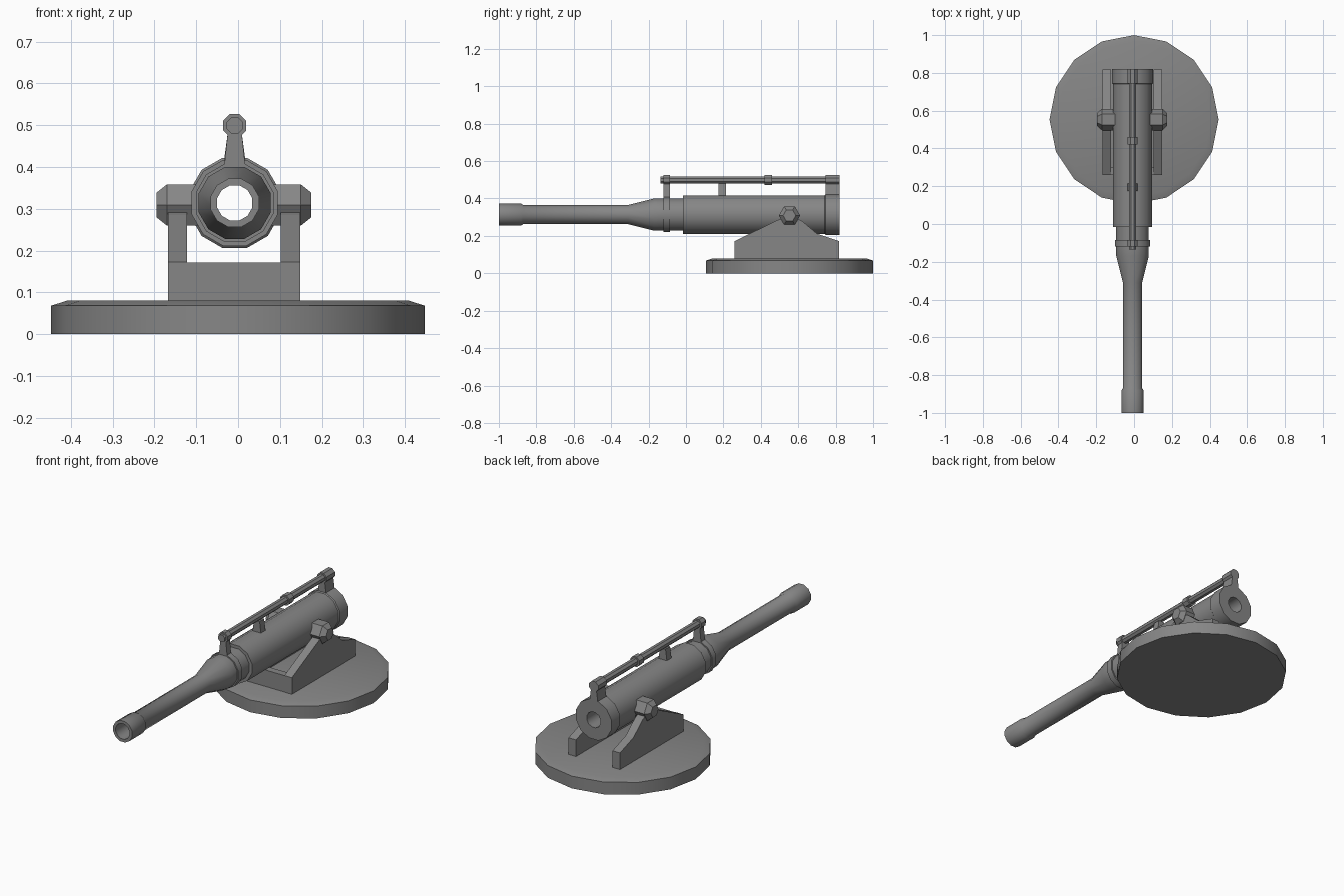
import bpy, bmesh, math
from mathutils import Vector

cube = bpy.data.objects.get("Cube")
if cube:
    bpy.data.objects.remove(cube, do_unlink=True)

iron = bpy.data.materials.new("dull_grey_iron")
iron.use_nodes = True
GREY = (0.24, 0.24, 0.24, 1)
iron.diffuse_color = GREY
iron.node_tree.nodes["Principled BSDF"].inputs["Base Color"].default_value = GREY

CX = -0.008       # barrel centre line
AXIS_Z = 0.314    # barrel height
ROD_Z = 0.499     # top rod height
TRUNNION_Y = 0.553


def finish(name, bm, smooth=False):
    bmesh.ops.recalc_face_normals(bm, faces=bm.faces)
    mesh = bpy.data.meshes.new(name)
    bm.to_mesh(mesh)
    bm.free()
    mesh.materials.append(iron)
    obj = bpy.data.objects.new(name, mesh)
    bpy.context.collection.objects.link(obj)
    if smooth:
        bpy.ops.object.select_all(action='DESELECT')
        obj.select_set(True)
        bpy.context.view_layer.objects.active = obj
        bpy.ops.object.shade_smooth_by_angle(angle=math.radians(35))
    return obj


def lathe(name, profile, sides, centre, axis, phase=0.0, hollow=False, smooth=True):
    """Turn (radius, position) pairs around the x, y or z axis."""
    bm = bmesh.new()
    k = "xyz".index(axis)
    rings = []
    for r, t in profile:
        ring = []
        for i in range(sides):
            a = 2 * math.pi * (i + phase) / sides
            p = Vector(centre)
            p[k] = t
            p[(k + 1) % 3] += r * math.cos(a)
            p[(k + 2) % 3] += r * math.sin(a)
            ring.append(bm.verts.new(p))
        rings.append(ring)
    pairs = list(zip(rings, rings[1:]))
    if hollow:
        pairs.append((rings[-1], rings[0]))
    else:
        bm.faces.new(rings[0])
        bm.faces.new(rings[-1])
    for low, high in pairs:
        for i in range(sides):
            j = (i + 1) % sides
            bm.faces.new((low[i], low[j], high[j], high[i]))
    return finish(name, bm, smooth)


def prism(name, outline, axis, start, end):
    """Extrude an outline: (y, z) along x, or (x, z) along y."""
    bm = bmesh.new()
    def point(u, v, t):
        return (t, u, v) if axis == "x" else (u, t, v)
    a = [bm.verts.new(point(u, v, start)) for u, v in outline]
    b = [bm.verts.new(point(u, v, end)) for u, v in outline]
    bm.faces.new(a)
    bm.faces.new(b)
    for i in range(len(a)):
        j = (i + 1) % len(a)
        bm.faces.new((a[i], a[j], b[j], b[i]))
    return finish(name, bm)


# Round base with a bevelled rim
lathe("base", [(0.447, 0), (0.447, 0.068), (0.41, 0.08)], 16,
      (0, TRUNNION_Y, 0), "z")

# Stepped barrel with an open bore; radii are measured to the flats
flat = 1 / math.cos(math.pi / 12)
barrel = [(0.042, -1), (0.058, -1), (0.058, -0.88), (0.051, -0.87),
          (0.051, -0.31), (0.086, -0.17), (0.086, -0.12), (0.093, -0.12),
          (0.093, -0.085), (0.086, -0.085), (0.086, -0.015), (0.103, -0.015),
          (0.103, 0.74), (0.108, 0.745), (0.108, 0.82), (0.042, 0.82)]
lathe("barrel", [(r * flat, y) for r, y in barrel], 12,
      (CX, 0, AXIS_Z), "y", phase=0.5, hollow=True)

# Rod above the barrel, with its clamp rings
lathe("top_rod", [(0.021, -0.135), (0.021, 0.82)], 8, (CX, 0, ROD_Z), "y", 0.5, smooth=False)
for name, y0, y1 in (("front_clamp", -0.12, -0.085),
                     ("middle_clamp", 0.42, 0.46),
                     ("rear_clamp", 0.745, 0.82)):
    lathe(name, [(0.03, y0), (0.03, y1)], 8, (CX, 0, ROD_Z), "y", 0.5, smooth=False)

# Tapered posts that carry the rod
for name, y0, y1, foot in (("front_post", -0.12, -0.085, 0.385),
                           ("middle_post", 0.175, 0.215, 0.405),
                           ("rear_post", 0.745, 0.82, 0.405)):
    prism(name, [(CX - 0.027, foot), (CX + 0.027, foot),
                 (CX + 0.017, ROD_Z - 0.02), (CX - 0.017, ROD_Z - 0.02)], "y", y0, y1)

# Carriage cheeks and front crosspiece
cheek = [(0.26, 0.08), (0.26, 0.172), (0.49, 0.285), (0.53, 0.3), (0.58, 0.3),
         (0.62, 0.28), (0.7, 0.212), (0.818, 0.172), (0.818, 0.08)]
prism("right_cheek", cheek, "x", -0.168, -0.122)
prism("left_cheek", cheek, "x", 0.102, 0.148)
prism("front_crosspiece", [(-0.165, 0.08), (0.146, 0.08), (0.146, 0.171), (-0.165, 0.171)],
      "y", 0.261, 0.3)

# Six-sided trunnions with bevelled ends
for name, s in (("right_trunnion", -1), ("left_trunnion", 1)):
    lathe(name, [(r, CX - 0.002 + s * x) for r, x in
                 ((0.057, 0.085), (0.057, 0.16), (0.034, 0.185))],
          6, (0, TRUNNION_Y, AXIS_Z - 0.005), "x", smooth=False)
